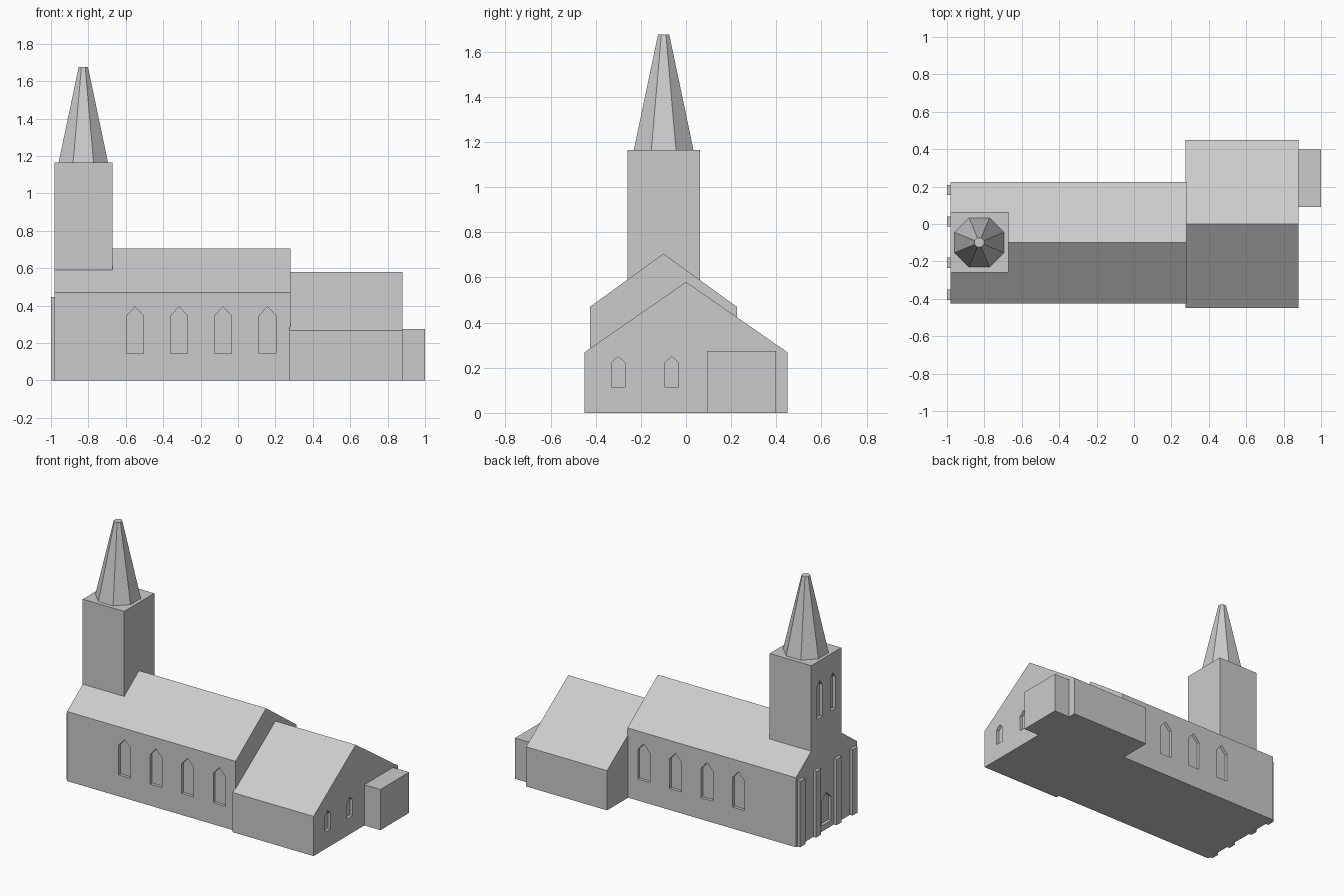
import bpy, bmesh, math
from mathutils import Vector

if "Cube" in bpy.data.objects:
    bpy.data.objects.remove(bpy.data.objects["Cube"])

stone = bpy.data.materials.new("light_grey_stone")
stone.diffuse_color = (0.6, 0.6, 0.6, 1)
stone.use_nodes = True
stone.node_tree.nodes["Principled BSDF"].inputs["Base Color"].default_value = stone.diffuse_color


def prism(name, pts, offset):
    """Extrude a closed planar outline along an offset vector."""
    bm = bmesh.new()
    face = bm.faces.new([bm.verts.new(p) for p in pts])
    ext = bmesh.ops.extrude_face_region(bm, geom=[face])
    verts = [g for g in ext["geom"] if isinstance(g, bmesh.types.BMVert)]
    bmesh.ops.translate(bm, verts=verts, vec=Vector(offset))
    bmesh.ops.recalc_face_normals(bm, faces=bm.faces)
    mesh = bpy.data.meshes.new(name)
    bm.to_mesh(mesh)
    bm.free()
    mesh.materials.append(stone)
    ob = bpy.data.objects.new(name, mesh)
    bpy.context.collection.objects.link(ob)
    return ob


def box(name, x0, x1, y0, y1, z0, z1):
    return prism(name, [(x0, y0, z0), (x1, y0, z0), (x1, y1, z0), (x0, y1, z0)], (0, 0, z1 - z0))


def gabled(name, x0, x1, y0, y1, eave, ridge):
    outline = [(y0, 0), (y1, 0), (y1, eave), ((y0 + y1) / 2, ridge), (y0, eave)]
    return prism(name, [(x0, y, z) for y, z in outline], (x1 - x0, 0, 0))


def combine(target, other, operation):
    """Apply a boolean and remove the helper object."""
    mod = target.modifiers.new("cut", 'BOOLEAN')
    mod.object, mod.operation, mod.solver = other, operation, 'EXACT'
    bpy.context.view_layer.objects.active = target
    bpy.ops.object.modifier_apply(modifier=mod.name)
    bpy.data.objects.remove(other)


def pointed_recess(target, axis, wall, centre, width, z0, shoulder, apex, depth=0.02):
    """Cut a shallow pointed opening in a wall at x or y = wall."""
    h = width / 2
    outline = [(centre - h, z0), (centre + h, z0), (centre + h, shoulder),
               (centre, apex), (centre - h, shoulder)]
    a, b = wall - depth, wall + depth
    if axis == 'y':
        cutter = prism("cutter", [(u, a, z) for u, z in outline], (0, b - a, 0))
    else:
        cutter = prism("cutter", [(a, u, z) for u, z in outline], (b - a, 0, 0))
    cutter.hide_render = True
    combine(target, cutter, 'DIFFERENCE')


# Nave with the square tower rising from its west end
nave = gabled("nave_and_tower", -0.98, 0.28, -0.425, 0.225, 0.47, 0.705)
combine(nave, box("tower", -0.98, -0.67, -0.258, 0.063, 0.2, 1.165), 'UNION')

# Nave side windows
for x in (-0.55, -0.315, -0.08, 0.158):
    for wall in (-0.425, 0.225):
        pointed_recess(nave, 'y', wall, x, 0.09, 0.145, 0.345, 0.395)

# West door and belfry windows
pointed_recess(nave, 'x', -0.98, -0.098, 0.105, 0.04, 0.2, 0.25)
for y in (-0.168, -0.028):
    pointed_recess(nave, 'x', -0.98, y, 0.055, 0.78, 0.995, 1.03)

# Chancel with east windows
chancel = gabled("chancel", 0.275, 0.88, -0.45, 0.45, 0.268, 0.58)
for y in (-0.3, -0.063):
    pointed_recess(chancel, 'x', 0.88, y, 0.06, 0.115, 0.222, 0.25)

# Flat-roofed annex
box("annex", 0.88, 1.0, 0.092, 0.398, 0, 0.275)

# West front buttresses
for i, y in enumerate((-0.378, -0.207, 0.013, 0.182)):
    box(f"buttress_{i + 1}", -1.0, -0.98, y - 0.027, y + 0.027, 0, 0.445)

# Octagonal spire with a small flat tip
c = math.cos(math.pi / 8)
bpy.ops.mesh.primitive_cone_add(vertices=8, radius1=0.132 / c, radius2=0.025 / c, depth=0.51,
                                location=(-0.827, -0.099, 1.42),
                                rotation=(0, 0, math.pi / 8))
spire = bpy.context.object
spire.name = "spire"
spire.data.materials.append(stone)
